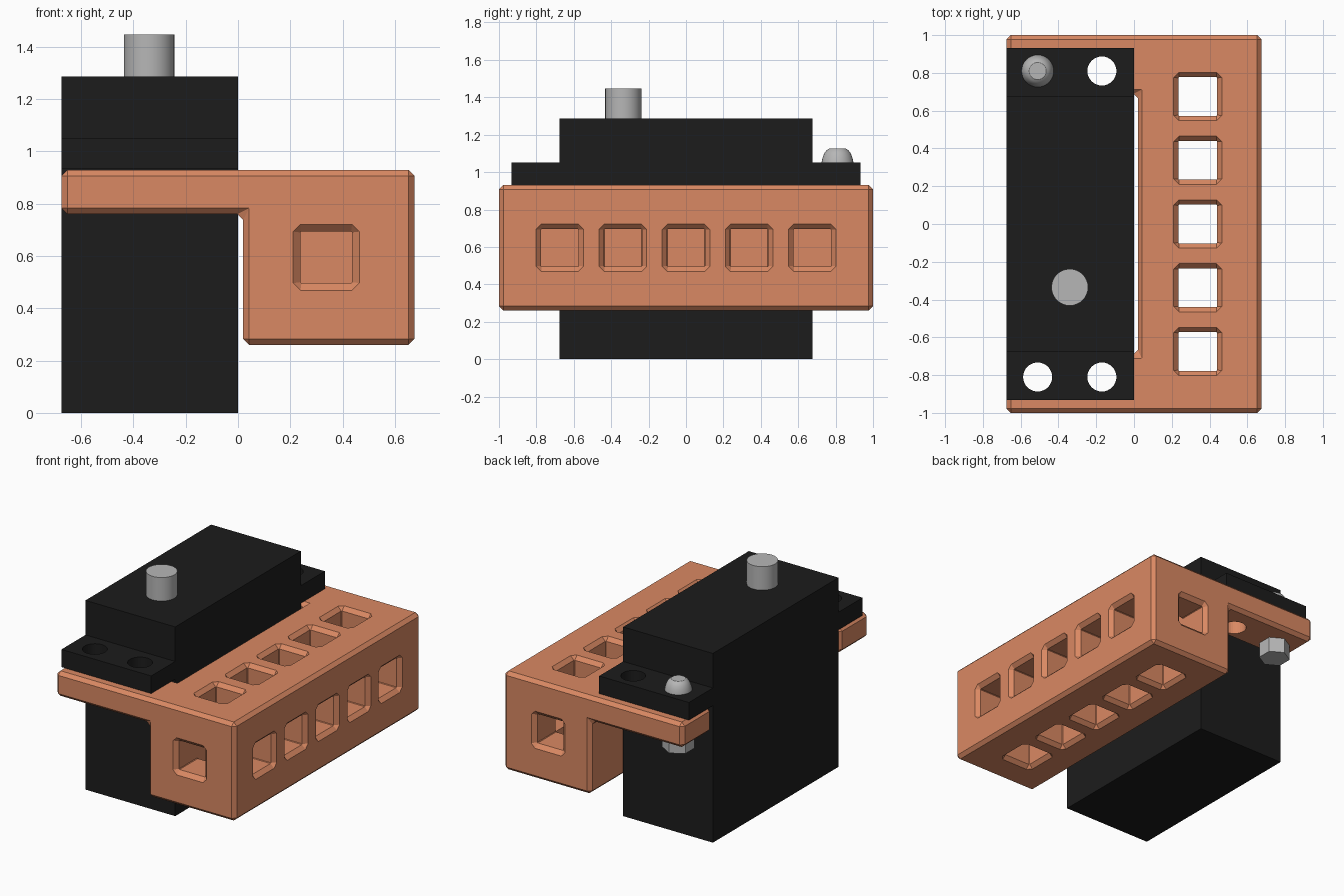
import bpy, bmesh, math
from mathutils import Matrix, Vector

if "Cube" in bpy.data.objects:
    bpy.data.objects.remove(bpy.data.objects["Cube"])


def material(name, col):
    m = bpy.data.materials.new(name)
    m.diffuse_color = (*col, 1)
    m.use_nodes = True
    m.node_tree.nodes["Principled BSDF"].inputs["Base Color"].default_value = m.diffuse_color
    return m


ORANGE = material("orange plastic", (0.70, 0.25, 0.125))
BLACK = material("black plastic", (0.0115, 0.0115, 0.0115))
STEEL = material("grey steel", (0.47, 0.47, 0.47))


def finish(bm, name, mat):
    bmesh.ops.recalc_face_normals(bm, faces=bm.faces)
    me = bpy.data.meshes.new(name)
    bm.to_mesh(me)
    bm.free()
    me.materials.append(mat)
    ob = bpy.data.objects.new(name, me)
    bpy.context.collection.objects.link(ob)
    return ob


def add_box(bm, x0, x1, y0, y1, z0, z1):
    m = Matrix.Translation(((x0 + x1) / 2, (y0 + y1) / 2, (z0 + z1) / 2))
    m = m @ Matrix.Diagonal((x1 - x0, y1 - y0, z1 - z0, 1))
    bmesh.ops.create_cube(bm, size=1, matrix=m)


def add_cyl(bm, x, y, z0, z1, r, n=32):
    bmesh.ops.create_cone(bm, cap_ends=True, segments=n, radius1=r, radius2=r,
                          depth=z1 - z0, matrix=Matrix.Translation((x, y, (z0 + z1) / 2)))


def add_loft(bm, sections):
    """Skin closed rings of points and cap both ends."""
    rings = [[bm.verts.new(p) for p in s] for s in sections]
    n = len(rings[0])
    for a, b in zip(rings, rings[1:]):
        for i in range(n):
            j = (i + 1) % n
            bm.faces.new((a[i], a[j], b[j], b[i]))
    bm.faces.new(rings[0])
    bm.faces.new(rings[-1])


def add_cells(bm, xs, ys, zs, filled):
    """Outer skin of the filled cells of a grid, as one clean closed solid."""
    grid, verts = (xs, ys, zs), {}
    for c in filled:
        for ax in range(3):
            for s in (0, 1):
                near = list(c)
                near[ax] += 2 * s - 1
                if tuple(near) in filled:
                    continue
                u, v = (ax + 1) % 3, (ax + 2) % 3
                face = []
                for p, q in ((0, 0), (1, 0), (1, 1), (0, 1)):
                    k = list(c)
                    k[ax] += s
                    k[u] += p
                    k[v] += q
                    k = tuple(k)
                    if k not in verts:
                        verts[k] = bm.verts.new([grid[i][k[i]] for i in range(3)])
                    face.append(verts[k])
                bm.faces.new(face)
    bmesh.ops.recalc_face_normals(bm, faces=bm.faces)
    bmesh.ops.dissolve_limit(bm, angle_limit=0.02, verts=bm.verts, edges=bm.edges)


def octagon(h, c):
    k = h - c
    return [(h, -k), (h, k), (k, h), (-k, h), (-h, k), (-h, -k), (-k, -h), (k, -h)]


def activate(ob):
    bpy.ops.object.select_all(action='DESELECT')
    ob.select_set(True)
    bpy.context.view_layer.objects.active = ob


def cut(ob, bm):
    cutter = finish(bm, "cutter", ORANGE)
    cutter.hide_render = True
    mod = ob.modifiers.new("cut", 'BOOLEAN')
    mod.operation, mod.solver, mod.object = 'DIFFERENCE', 'EXACT', cutter
    activate(ob)
    bpy.ops.object.modifier_apply(modifier=mod.name)
    bpy.data.objects.remove(cutter)


def smooth(ob, angle=35):
    activate(ob)
    bpy.ops.object.shade_smooth_by_angle(angle=math.radians(angle))


# Main dimensions
W, Z0, Z1, ZF, BX = 0.675, 0.26, 0.93, 0.76, 0.02
HX, HZ, PITCH = 0.3375, 0.595, 0.3375
HOLES = [(x, y) for x in (-0.51, -0.17) for y in (-0.81, 0.81)]

# Bracket: square beam with two flange arms, all edges chamfered
bm = bmesh.new()
beam = {(1, j, k) for j in range(3) for k in range(2)}
add_cells(bm, (-W, BX, W), (-1, -0.69, 0.69, 1), (Z0, ZF, Z1), beam | {(0, 0, 1), (0, 2, 1)})
bmesh.ops.bevel(bm, geom=bm.edges[:], offset=0.023, segments=1, profile=0.5,
                affect='EDGES', clamp_overlap=True)
bracket = finish(bm, "bracket", ORANGE)


def socket(bm, origin, direction, depth, h, both=False):
    """Square tunnel with a flared, corner-cut mouth, going inwards from origin."""
    d = Vector(direction)
    u = Vector((0, 0, 1)) if abs(d.z) < 0.5 else Vector((1, 0, 0))
    v = d.cross(u)
    mouth = [(-0.01, 0.137, 0.037), (0.026, h, 0.004)]
    steps = mouth + ([(depth - t, a, c) for t, a, c in reversed(mouth)] if both
                     else [(depth, h, 0.004)])
    add_loft(bm, [[Vector(origin) + d * t + u * p + v * q for p, q in octagon(a, c)]
                  for t, a, c in steps])


# Socket holes: through the top, in from the long side, in from both ends
rows = [PITCH * i for i in range(-2, 3)]
bm = bmesh.new()
for y in rows:
    socket(bm, (HX, y, Z1), (0, 0, -1), Z1 - Z0, 0.103, True)
cut(bracket, bm)
bm = bmesh.new()
for y in rows:
    socket(bm, (W, y, HZ), (-1, 0, 0), W - HX, 0.101)
cut(bracket, bm)
bm = bmesh.new()
for s in (-1, 1):
    socket(bm, (HX, s, HZ), (0, -s, 0), 0.325, 0.099)
cut(bracket, bm)
bm = bmesh.new()
for x, y in HOLES:
    add_cyl(bm, x, y, 0.6, 1.2, 0.077)
cut(bracket, bm)

# Motor body
bm = bmesh.new()
add_box(bm, -W, 0, -W, W, 0, 1.287)
finish(bm, "motor_body", BLACK)

# Mounting ears with screw holes
for s, nm in ((-1, "front_ear"), (1, "back_ear")):
    bm = bmesh.new()
    add_box(bm, -W, 0, min(s * W, s * 0.933), max(s * W, s * 0.933), 0.932, 1.052)
    ear = finish(bm, nm, BLACK)
    bm = bmesh.new()
    for x, y in HOLES:
        if y * s > 0:
            add_cyl(bm, x, y, 0.8, 1.2, 0.077)
    cut(ear, bm)

# Output shaft
bm = bmesh.new()
add_cyl(bm, -0.34, -0.335, 1.28, 1.447, 0.097)
smooth(finish(bm, "output_shaft", STEEL))

# Screw: shank and domed head with a flat top
SX, SY = -0.51, 0.81
bm = bmesh.new()
add_cyl(bm, SX, SY, 0.67, 1.06, 0.07, 24)
smooth(finish(bm, "screw_shank", STEEL))
bm = bmesh.new()
dome = [(0.085, 1.052), (0.083, 1.065), (0.077, 1.085), (0.069, 1.103), (0.058, 1.117), (0.045, 1.126)]
add_loft(bm, [[(SX + r * math.cos(a), SY + r * math.sin(a), z)
               for a in (math.tau * i / 32 for i in range(32))] for r, z in dome])
smooth(finish(bm, "screw_head", STEEL), 30)

# Hex nut under the flange
bm = bmesh.new()
add_cyl(bm, SX, SY, 0.655, ZF, 0.1, 6)
finish(bm, "hex_nut", STEEL)
